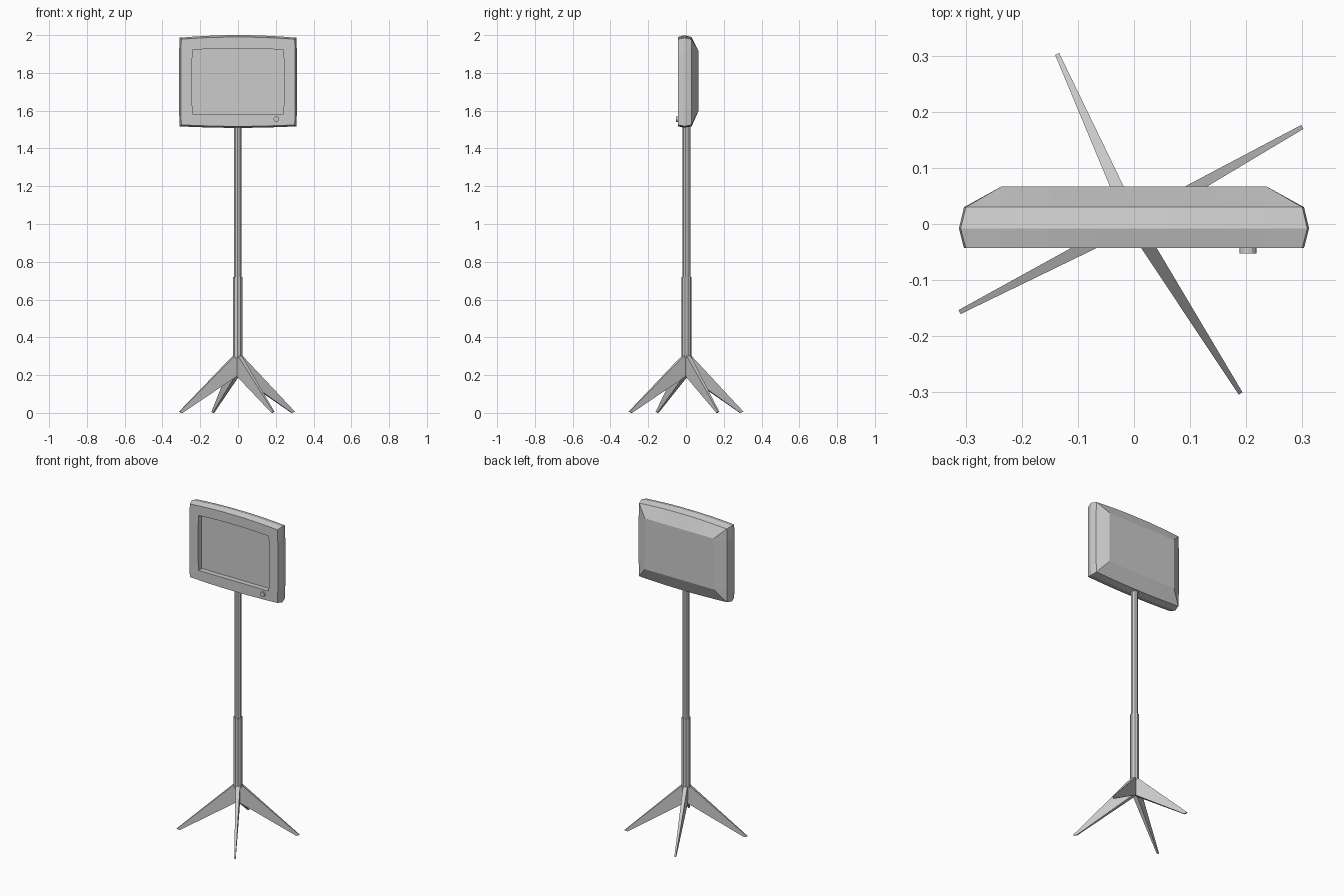
import bpy, bmesh, math
from mathutils import Vector

cube = bpy.data.objects.get("Cube")
if cube:
    bpy.data.objects.remove(cube, do_unlink=True)

grey = bpy.data.materials.new("light_grey")
grey.use_nodes = True
colour = (0.6, 0.6, 0.6, 1)
grey.diffuse_color = colour
grey.node_tree.nodes["Principled BSDF"].inputs["Base Color"].default_value = colour


def finish(name, bm):
    bmesh.ops.remove_doubles(bm, verts=bm.verts, dist=0.0005)
    bmesh.ops.recalc_face_normals(bm, faces=bm.faces)
    mesh = bpy.data.meshes.new(name)
    bm.to_mesh(mesh)
    bm.free()
    mesh.materials.append(grey)
    obj = bpy.data.objects.new(name, mesh)
    bpy.context.collection.objects.link(obj)
    return obj


def outline(y, half, low, high, bow_low, bow_high):
    """Closed panel outline whose top and bottom edges bow gently outwards."""
    across = [-1, -0.78, -0.5, -0.22, 0.22, 0.5, 0.78, 1]
    up = [0.17, 0.83]
    mid = lambda u: 1 - u * u
    top = [(u * half, y, high + bow_high * mid(u)) for u in across]
    bottom = [(u * half, y, low - bow_low * mid(u)) for u in reversed(across)]
    side = [(half + 0.003, y, low + v * (high - low)) for v in up]
    return (top + side[::-1] + bottom + [(-x, y, z) for x, y, z in side])


def loft(name, rings):
    bm = bmesh.new()
    loops = [[bm.verts.new(p) for p in ring] for ring in rings]
    for a, b in zip(loops, loops[1:]):
        for i in range(len(a)):
            j = (i + 1) % len(a)
            bm.faces.new((a[i], a[j], b[j], b[i]))
    bm.faces.new(loops[0])
    bm.faces.new(loops[-1])
    return finish(name, bm)


# Display: recessed screen, bezel, ridged rim and a sloped back
rim = outline(0.03, 0.30, 1.525, 1.978, 0.008, 0.012)
back = [(max(-0.236, min(0.236, x)), 0.067, max(1.6, min(1.915, z)))
        for x, y, z in rim]
loft("display", [
    outline(-0.012, 0.24, 1.582, 1.922, 0.0, 0.008),
    outline(-0.043, 0.24, 1.582, 1.922, 0.0, 0.008),
    outline(-0.043, 0.30, 1.525, 1.978, 0.008, 0.012),
    outline(-0.008, 0.309, 1.517, 1.986, 0.008, 0.014),
    rim, back])


def cylinder(name, start, end, radius, sides):
    start, end = Vector(start), Vector(end)
    bm = bmesh.new()
    bmesh.ops.create_cone(bm, cap_ends=True, segments=sides, radius1=radius,
                          radius2=radius, depth=(end - start).length)
    turn = Vector((0, 0, 1)).rotation_difference(end - start)
    obj = finish(name, bm)
    obj.rotation_mode = "QUATERNION"
    obj.rotation_quaternion = turn
    obj.location = (start + end) / 2
    return obj


# Control knob and telescopic pole
cylinder("knob", (0.203, -0.053, 1.555), (0.203, -0.04, 1.555), 0.015, 12)
px, py = -0.002, 0.003
cylinder("upper_pole", (px, py, 0.7), (px, py, 1.53), 0.021, 10)
cylinder("lower_pole", (px, py, 0.29), (px, py, 0.72), 0.026, 10)


# Four tapered legs meeting under the pole
def leg(name, tip):
    hub = Vector((px, py, 0))
    reach = Vector((*tip, 0)) - hub
    out = reach.normalized()
    side = Vector((-out.y, out.x, 0))
    length = reach.length

    def section(points, width):
        return [hub + out * r + side * s * width + Vector((0, 0, z))
                for s in (-1, 1) for r, z in (points if s < 0 else points[::-1])]

    root = section([(0.0, 0.2), (0.022, 0.303)], 0.0125)
    foot = section([(length - 0.018, 0.0), (length, 0.006)], 0.004)
    loft(name, [root, foot])
    # Short block closing the leg back to the pole axis
    loft(name + "_root", [section([(0.0, 0.2), (0.0, 0.303)], 0.0125), root])


leg("front_left_leg", (0.19, -0.302))
leg("front_right_leg", (-0.311, -0.157))
leg("back_left_leg", (0.30, 0.173))
leg("back_right_leg", (-0.137, 0.303))
